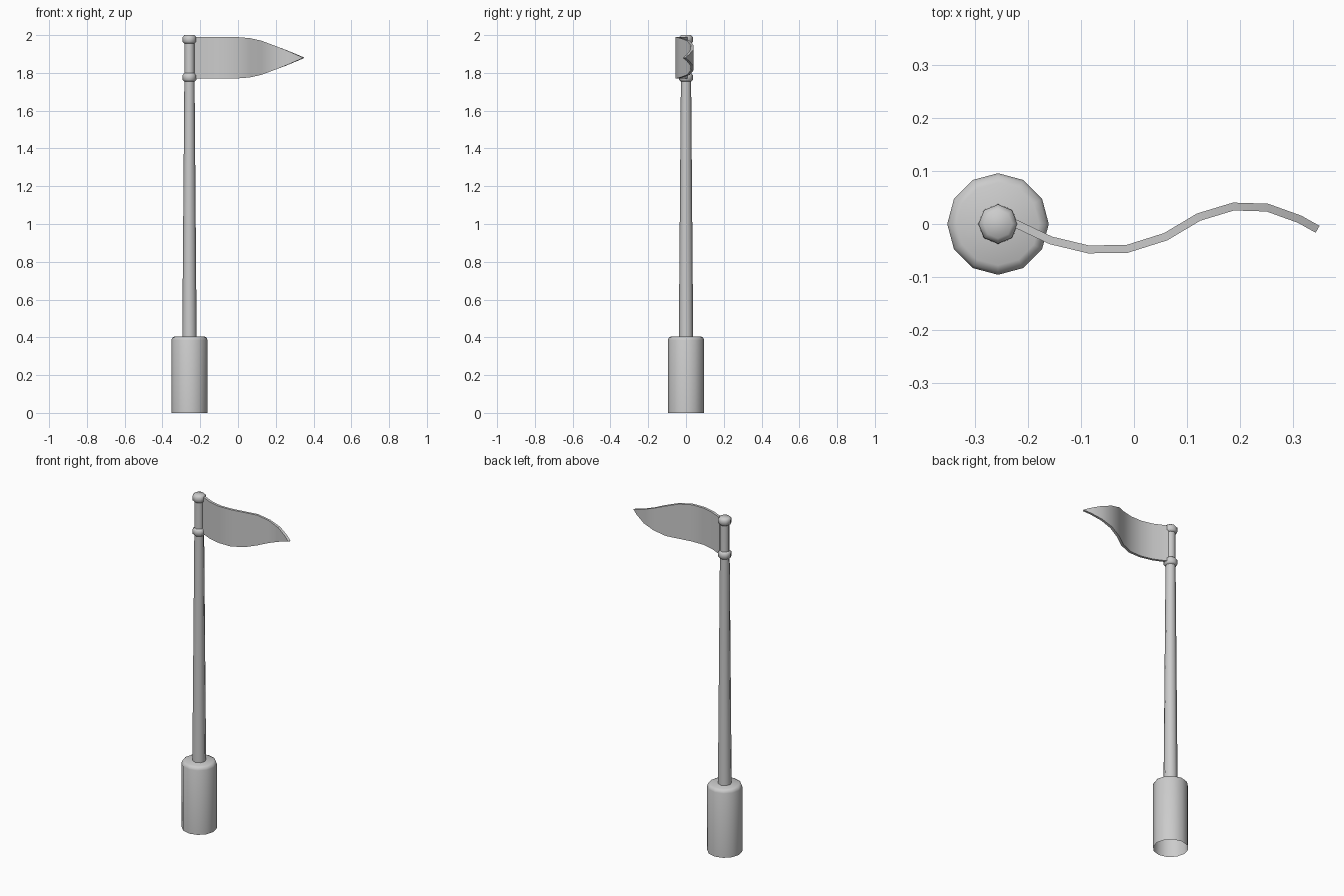
import bpy, bmesh, math
from mathutils import Vector

cube = bpy.data.objects.get("Cube")
if cube:
    bpy.data.objects.remove(cube, do_unlink=True)

grey = bpy.data.materials.new("plain grey")
grey.use_nodes = True
colour = (0.6, 0.6, 0.6, 1)
grey.diffuse_color = colour
grey.node_tree.nodes["Principled BSDF"].inputs["Base Color"].default_value = colour

POLE_X = -0.257


def finish(name, bm, angle):
    bmesh.ops.recalc_face_normals(bm, faces=bm.faces)
    mesh = bpy.data.meshes.new(name)
    bm.to_mesh(mesh)
    bm.free()
    mesh.materials.append(grey)
    obj = bpy.data.objects.new(name, mesh)
    bpy.context.collection.objects.link(obj)
    bpy.ops.object.select_all(action='DESELECT')
    obj.select_set(True)
    bpy.context.view_layer.objects.active = obj
    bpy.ops.object.shade_smooth_by_angle(angle=math.radians(angle))
    return obj


def lathe(name, sides, profile, cap_top=True, cap_bottom=True):
    """Turn a (radius, height) profile, listed upwards, around the pole axis."""
    bm = bmesh.new()
    rings = []
    for r, z in profile:
        turn = [2 * math.pi * i / sides for i in range(sides)]
        rings.append([bm.verts.new((POLE_X + r * math.cos(a), r * math.sin(a), z)) for a in turn])
    for low, high in zip(rings, rings[1:]):
        for i in range(sides):
            j = (i + 1) % sides
            bm.faces.new((low[i], low[j], high[j], high[i]))
    if cap_top:
        bm.faces.new(rings[-1])
    if cap_bottom:
        bm.faces.new(rings[0][::-1])
    return finish(name, bm, 50)


# Hollow base sleeve with a rounded shoulder
lathe("base", 12, [(0.096, 0), (0.096, 0.385), (0.091, 0.398), (0.078, 0.405)],
      cap_bottom=False)

# Tapered pole
lathe("pole", 8, [(0.038, 0.4), (0.027, 1.77), (0.027, 1.97)])

# Rounded collars that hold the flag
for name, z in (("lower_collar", 1.754), ("top_collar", 1.955)):
    lathe(name, 8, [(0.027, z), (0.037, z + 0.009), (0.037, z + 0.034), (0.027, z + 0.045)])

# Waving pennant: (x, y, half height) along its middle
path = [(-0.235, 0.006, 0.11), (-0.157, -0.031, 0.11), (-0.086, -0.048, 0.11),
        (-0.013, -0.047, 0.11), (0.06, -0.024, 0.104), (0.122, 0.013, 0.09),
        (0.188, 0.033, 0.066), (0.252, 0.031, 0.042), (0.313, 0.009, 0.016),
        (0.347, -0.01, 0.001)]
FLAG_Z, HALF_THICK = 1.88, 0.0075
bm = bmesh.new()
sections = []
for i, (x, y, h) in enumerate(path):
    before, after = path[max(i - 1, 0)], path[min(i + 1, len(path) - 1)]
    along = Vector((after[0] - before[0], after[1] - before[1])).normalized()
    side = Vector((-along.y, along.x)) * HALF_THICK
    sections.append([bm.verts.new((x + s * side.x, y + s * side.y, FLAG_Z + t * h))
                     for s, t in ((-1, -1), (1, -1), (1, 1), (-1, 1))])
for a, b in zip(sections, sections[1:]):
    for i in range(4):
        j = (i + 1) % 4
        bm.faces.new((a[i], a[j], b[j], b[i]))
bm.faces.new(sections[0])
bm.faces.new(sections[-1])
finish("pennant", bm, 40)
